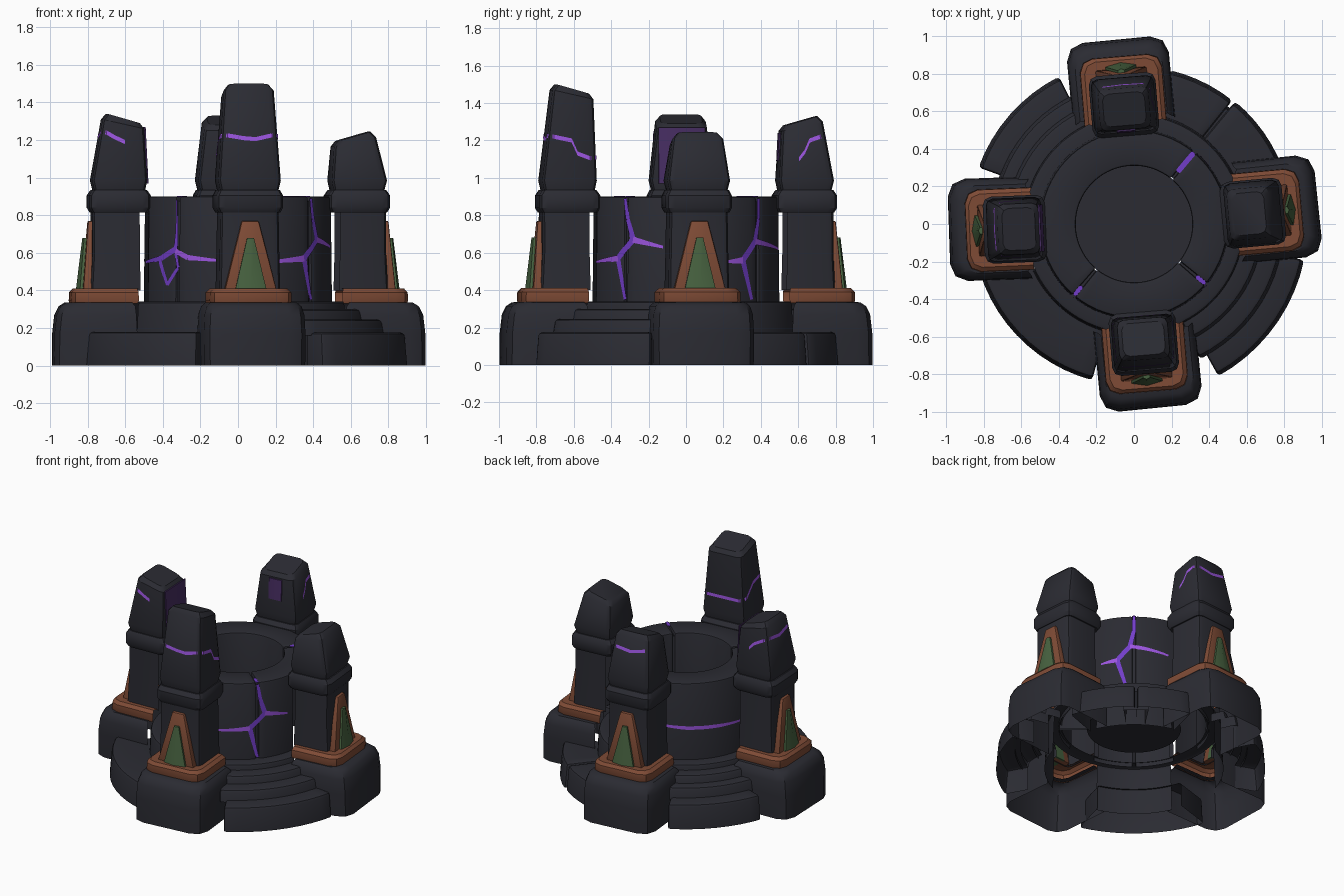
import bpy, bmesh, math
from math import cos, sin, radians, pi

if "Cube" in bpy.data.objects:
    bpy.data.objects.remove(bpy.data.objects["Cube"])

def material(name, rgb):
    m = bpy.data.materials.new(name)
    m.diffuse_color = (*rgb, 1)
    m.use_nodes = True
    m.node_tree.nodes["Principled BSDF"].inputs["Base Color"].default_value = m.diffuse_color
    return m

STONE = material("dark_stone", (0.0235, 0.024, 0.032))
COPPER = material("copper_brown", (0.21, 0.07, 0.036))
GREEN = material("moss_green", (0.062, 0.12, 0.05))
PURPLE = material("deep_violet", (0.17, 0.048, 0.58))
BRIGHT = material("bright_purple", (0.33, 0.09, 0.74))
DUSK = material("dusky_purple", (0.062, 0.026, 0.12))

def build(name, verts, faces, mat, bevel=0, open_behind=0):
    """Mesh object; open_behind drops outward faces hidden behind the pillars."""
    me = bpy.data.meshes.new(name)
    me.from_pydata(verts, [], faces)
    bm = bmesh.new()
    bm.from_mesh(me)
    bmesh.ops.recalc_face_normals(bm, faces=bm.faces)
    if bevel:
        edges = [e for e in bm.edges if len(e.link_faces) == 2
                 and e.calc_face_angle(0) > radians(35)]
        bmesh.ops.bevel(bm, geom=edges, offset=bevel, segments=2,
                        profile=0.5, affect='EDGES')
    if open_behind:
        hidden = []
        for f in bm.faces:
            c = f.calc_center_median()
            off = (math.degrees(math.atan2(c.y, c.x)) - 5 + 45) % 90 - 45
            if abs(off) < open_behind and abs(f.normal.z) < 0.5 and c.xy.length > 0.45:
                hidden.append(f)
        bmesh.ops.delete(bm, geom=hidden, context='FACES')
    bm.to_mesh(me)
    bm.free()
    me.polygons.foreach_set("use_smooth", [True] * len(me.polygons))
    me.set_sharp_from_angle(angle=radians(32))
    me.materials.append(mat)
    ob = bpy.data.objects.new(name, me)
    bpy.context.collection.objects.link(ob)

def place(ang, u, v, z):
    """u = distance from the centre, v = sideways, around direction ang."""
    a = radians(ang)
    return (u * cos(a) - v * sin(a), u * sin(a) + v * cos(a), z)

def loft(name, ang, rings, mat, bottom=True, top=True, inner=True):
    """Stack of rounded rectangles: (z, u0, u1, half v, corner, tilt)."""
    verts, faces = [], []
    for z, u0, u1, v, c, tilt in rings:
        um, hu = (u0 + u1) / 2, (u1 - u0) / 2
        for i in range(4):
            d = pi / 4 + i * pi / 2
            sx, sy = math.copysign(1, cos(d)), math.copysign(1, sin(d))
            for k in range(3):
                t = i * pi / 2 + k * pi / 4
                du = sx * (hu - c) + c * cos(t)
                verts.append(place(ang, um + du, sy * (v - c) + c * sin(t),
                                   z + tilt * du / hu))
    n = 12
    for r in range(len(rings) - 1):
        for i in range(n):
            j = (i + 1) % n
            if inner or not 3 <= i <= 7:
                faces.append((r*n + i, r*n + j, r*n + n + j, r*n + n + i))
    if top:
        faces.append(tuple(range((len(rings) - 1) * n, len(rings) * n)))
    if bottom:
        faces.append(tuple(range(n)))
    build(name, verts, faces, mat)

def arc(name, r0, r1, z0, z1, a0, a1, bevel=0.015, sides=(1, 2), r1top=None, gap=0):
    """Ring sector; sides: 0 bottom, 1 outer, 2 top, 3 inner (hollow underneath)."""
    full = a1 - a0 >= 360
    n = max(4, int((a1 - a0) / 5))
    cnt = n if full else n + 1
    verts, faces = [], []
    for i in range(cnt):
        a = radians(a0 + (a1 - a0) * i / n)
        for r, z in ((r0, z0), (r1, z0), (r1top or r1, z1), (r0, z1)):
            verts.append((r * cos(a), r * sin(a), z))
    for i in range(n):
        p, q = 4 * i, 4 * ((i + 1) % cnt)
        for k in sides:
            m = (k + 1) % 4
            faces.append((p + k, q + k, q + m, p + m))
    if not full:
        e = 4 * n
        faces += [(0, 1, 2, 3), (e + 3, e + 2, e + 1, e)]
    build(name, verts, faces, STONE, bevel, gap)

def crack(name, pts, r=0.506, mat=PURPLE):
    """Thin purple strip on the wall through (angle, z, width) points."""
    verts, faces = [], []
    for (a, z, w), (b, y, x) in zip(pts, pts[1:]):
        dx, dz = radians(b - a) * r, y - z
        l = math.hypot(dx, dz)
        n = max(1, int(abs(b - a) / 4))
        for i in range(n + 1):
            t = i / n
            h = (w + (x - w) * t) / 2
            for s in (-1, 1):
                ang = radians(a + (b - a) * t) - s * h * dz / l / r
                verts.append((r * cos(ang), r * sin(ang), z + dz * t + s * h * dx / l))
            if i:
                k = len(verts)
                faces.append((k - 4, k - 2, k - 1, k - 3))
    build(name, verts, faces, mat)

# Well: base ring, floor and three wall stones around a recessed core
arc("well_base", 0.49, 0.60, 0, 0.34, 0, 360, bevel=0.02, r1top=0.585, gap=19)
floor = [(0.315 * cos(i * pi / 20), 0.315 * sin(i * pi / 20), 0.31) for i in range(40)]
build("well_floor", floor, [tuple(range(40))], STONE)
arc("wall_core", 0.32, 0.485, 0.33, 0.875, 0, 360, bevel=0, gap=14)
for i, (a, b) in enumerate(((-39, 49), (51, 229), (231, 319))):
    arc(f"wall_stone_{i}", 0.31, 0.505, 0.31, 0.90, a, b, bevel=0.012, sides=(1, 2, 3), r1top=0.498, gap=14)

# Curved steps between the pillars, open underneath: (name, inner, outer, bottom, top, angles)
for name, q, r, y, z, a, b in (
        ("step_se_low", 0.76, 0.925, 0, 0.175, -61, -12), ("step_se_mid", 0.66, 0.80, 0.16, 0.245, -64, -10),
        ("step_se_top", 0.57, 0.69, 0.23, 0.30, -64, -10),
        ("step_nw_low", 0.72, 0.88, 0, 0.175, 117, 160), ("step_nw_mid", 0.64, 0.76, 0.16, 0.245, 115, 165),
        ("step_nw_top", 0.57, 0.68, 0.23, 0.30, 115, 165),
        ("step_ne_a", 0.58, 0.845, 0, 0.175, 20, 50.5), ("step_ne_b", 0.58, 0.84, 0, 0.175, 51.5, 77),
        ("step_ne_joint", 0.58, 0.80, 0, 0.155, 45, 57), ("step_sw", 0.58, 0.86, 0, 0.18, 197, 255)):
    arc(name, q, r, y, z, a, b, bevel=0.02 if "joint" not in name else 0, r1top=r - 0.015)

# Glowing cracks on the wall
for name, sh in (("se", ((-40, .89), (-38, .78), (-34, .67), (-14, .63), (-46, .57), (-72, .55), (-40, .35))),
                 ("ne", ((50, .89), (50, .78), (47, .66), (77, .62), (37, .56), (24, .55), (44, .35)))):
    top, mid, j, br, low, side, bot = sh
    crack(f"crack_{name}_main", [(*top, .022), (*mid, .028), (*j, .034), (*low, .034), (*bot, .02)])
    crack(f"crack_{name}_branch", [(*j, .034), (*br, .014)], 0.507, BRIGHT)
    crack(f"crack_{name}_side", [(*low, .034), (*side, .012)], 0.507, BRIGHT)
crack("crack_sw_main", [(194, .55, .014), (216, .57, .03), (229, .62, .03)])
crack("crack_sw_branch", [(229, .61, .03), (238, .575, .028), (257, .56, .014)], 0.507, BRIGHT)
crack("crack_sw_low", [(214, .57, .03), (222, .43, .02), (231, .52, .02), (229, .61, .02)], 0.5065)
crack("crack_sw_top", [(229, .61, .03), (230, .72, .016), (230, .88, .01)], 0.5065)
crack("crack_nw", [(100, .59, .014), (125, .575, .026), (148, .57, .026), (172, .56, .014)], 0.506, BRIGHT)
# Purple slivers in the rim grooves
for name, a, u0, u1, h, z in (("ne", 50, 0.36, 0.497, 0.014, 0.903), ("se", -40, 0.43, 0.497, 0.011, 0.902),
                              ("sw", 230, 0.43, 0.497, 0.011, 0.902)):
    loft(f"rim_crack_{name}", a, [(z - 0.005, u0, u1, h, 0.01, 0), (z, u0, u1, h, 0.01, 0)], PURPLE)

def cap_ring(z, top, tilt, inset=0.0):
    t = (z - 1.0) / (top - 1.0)
    return (z, 0.49 + 0.016 * t + inset, 0.78 - 0.06 * t - inset,
            0.166 - 0.034 * t - inset, 0.035, tilt)

# Cap fractures: (along u, along v, z) with -1..1 spanning the cap
CRACKS = {
    "front": [(1, -.77, 1.225), (1, -.2, 1.21), (1, .2, 1.205), (1, .77, 1.225), (.73, 1, 1.22), (0, 1, 1.2),
              (-.25, 1, 1.13), (-.73, 1, 1.105), (-1, .77, 1.11), (-1, -.77, 1.11), (-.73, -1, 1.12),
              (0, -1, 1.2), (.73, -1, 1.22), (1, -.77, 1.225)],
    "back": [(1, .77, 1.23), (1, 0, 1.205), (1, -.77, 1.22), (.73, -1, 1.22), (.25, -1, 1.2),
             (0, -1, 1.14), (-.25, -1, 1.1)],
    "left": [(-.1, 1, 1.19), (.35, 1, 1.215), (.73, 1, 1.24), (1, .77, 1.24), (1, 0, 1.215),
             (1, -.77, 1.23), (.73, -1, 1.22), (.1, -1, 1.18), (-.2, -1, 1.14)]}

# Four pillars: (name, block direction, pillar direction, height)
for name, base, ang, top in (("front", -84.3, -85.3, 1.475), ("right", 6, 5.2, 1.22),
                             ("back", 95.5, 94.8, 1.305), ("left", 182, 182.5, 1.315)):
    loft(f"{name}_block", base, [
        (0, 0.455, 0.985, 0.27, 0.09, 0), (0.17, 0.455, 0.983, 0.272, 0.09, 0),
        (0.27, 0.46, 0.972, 0.267, 0.09, 0), (0.315, 0.47, 0.95, 0.253, 0.085, 0),
        (0.335, 0.49, 0.92, 0.233, 0.08, 0), (0.336, 0.5, 0.86, 0.19, 0.06, 0)],
        STONE, bottom=False, top=False, inner=False)
    loft(f"{name}_copper_foot", ang, [
        (0.33, 0.475, 0.89, 0.213, 0.07, 0), (0.345, 0.468, 0.895, 0.219, 0.07, 0),
        (0.39, 0.468, 0.893, 0.217, 0.07, 0), (0.41, 0.485, 0.875, 0.195, 0.06, 0),
        (0.408, 0.5, 0.78, 0.155, 0.035, 0)], COPPER, bottom=False, top=False, inner=False)
    loft(f"{name}_shaft", ang, [
        (0.40, 0.49, 0.79, 0.163, 0.035, 0), (0.60, 0.495, 0.78, 0.159, 0.035, 0),
        (0.84, 0.495, 0.78, 0.155, 0.035, 0)], STONE, bottom=False, inner=False)
    loft(f"{name}_collar", ang, [
        (0.815, 0.485, 0.785, 0.165, 0.04, 0), (0.84, 0.47, 0.80, 0.178, 0.045, 0),
        (0.905, 0.47, 0.80, 0.178, 0.045, 0), (0.935, 0.49, 0.78, 0.163, 0.04, 0)], STONE)
    loft(f"{name}_cap", ang, [
        (0.93, 0.50, 0.77, 0.155, 0.035, 0), cap_ring(0.985, top, 0),
        cap_ring(top - 0.03, top, 0.025), cap_ring(top, top, 0.025, 0.02)], STONE)
    # Jagged fracture strip wrapped around the cap
    verts = []
    for a, b, z in CRACKS.get(name, []):
        for h in (-0.011, 0.011):
            _, u0, u1, v, _, _ = cap_ring(z + h, top, 0, -0.004)
            verts.append(place(ang, (u0 + u1) / 2 + a * (u1 - u0) / 2, b * v, z + h))
    if verts:
        build(f"{name}_fracture", verts, [(i, i + 2, i + 3, i + 1) for i in range(0, len(verts) - 2, 2)], BRIGHT)
    # Copper frame and ridged green inlay on the outer face
    for part, hb, ht, zt, ub, ut, ridge, mat, bevel in (
            ("copper_frame", 0.138, 0.045, 0.77, 0.83, 0.80, 0, COPPER, 0.008),
            ("green_inlay", 0.083, 0.018, 0.68, 0.845, 0.82, 0.018, GREEN, 0)):
        out = [(-hb, 0.405, ub), (0, 0.405, ub + ridge), (hb, 0.405, ub),
               (ht, zt, ut), (0, zt, ut + ridge / 2), (-ht, zt, ut)]
        back = 0.75 if mat is COPPER else 0.745
        vs = [place(ang, u, v, z) for v, z, u in out] + [place(ang, back, v, z) for v, z, u in out]
        fs = [(0, 1, 4, 5), (1, 2, 3, 4), (6, 7, 10, 11), (7, 8, 9, 10)]
        fs += [(i, (i + 1) % 6, (i + 1) % 6 + 6, i + 6) for i in range(6)]
        build(f"{name}_{part}", vs, fs, mat, bevel)

# Dusky stains on the inner faces of two caps
for name, ang, h, zs in (("left", 182.5, 0.125, (0.97, 1.27)), ("back", 94.8, 0.05, (1.09, 1.24))):
    rings = [(z, 0.483 + 0.05 * (z - 0.99), 0.492 + 0.05 * (z - 0.99), h, 0.002, 0) for z in zs]
    loft(f"{name}_stain", ang, rings, DUSK)
